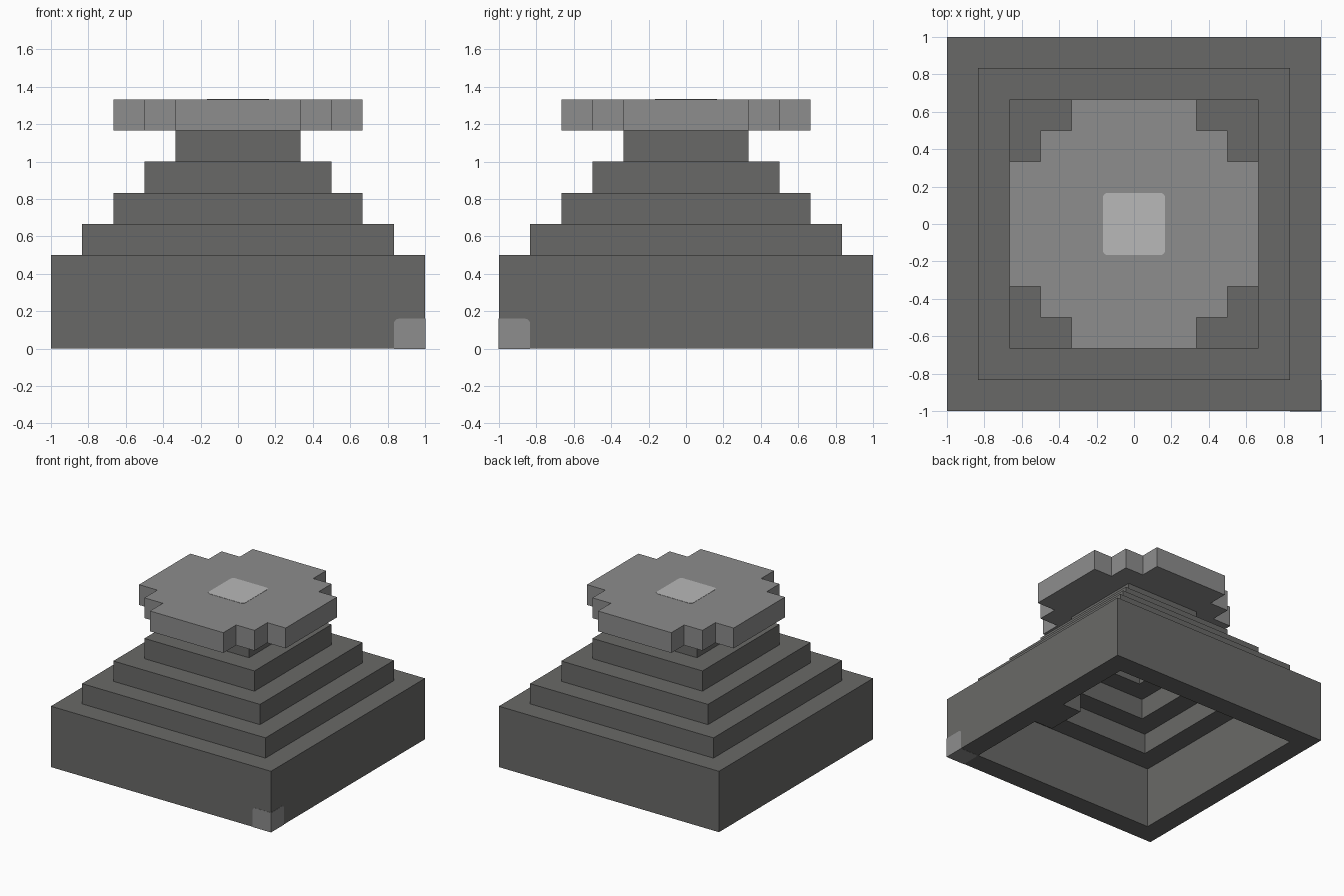
import bpy, bmesh
from mathutils import Vector

U = 1 / 6  # one block of the stepped grid

cube = bpy.data.objects.get("Cube")
if cube:
    bpy.data.objects.remove(cube, do_unlink=True)


def material(name, color):
    mat = bpy.data.materials.new(name)
    mat.use_nodes = True
    mat.diffuse_color = (*color, 1)
    bsdf = mat.node_tree.nodes["Principled BSDF"]
    bsdf.inputs["Base Color"].default_value = (*color, 1)
    bsdf.inputs["Roughness"].default_value = 0.9
    return mat


dark = material("dark stone", (0.141, 0.141, 0.136))
grey = material("grey stone", (0.266, 0.266, 0.266))
pale = material("pale stone", (0.479, 0.479, 0.479))


def add_object(name, bm, mat):
    bmesh.ops.recalc_face_normals(bm, faces=bm.faces)
    mesh = bpy.data.meshes.new(name)
    bm.to_mesh(mesh)
    bm.free()
    mesh.materials.append(mat)
    obj = bpy.data.objects.new(name, mesh)
    bpy.context.collection.objects.link(obj)
    return obj


def square_sweep(name, profile, mat):
    """Sweep a closed (radius, height) profile around a square."""
    bm = bmesh.new()
    corners = [(1, -1), (1, 1), (-1, 1), (-1, -1)]
    rings = [[bm.verts.new((r * x * U, r * y * U, z * U)) for x, y in corners]
             for r, z in profile]
    for i, ring in enumerate(rings):
        above = rings[(i + 1) % len(rings)]
        for k in range(4):
            n = (k + 1) % 4
            bm.faces.new((ring[k], ring[n], above[n], above[k]))
    return add_object(name, bm, mat)


def prism(name, outline, z0, z1, mat):
    bm = bmesh.new()
    base = bm.faces.new([bm.verts.new((x, y, z0)) for x, y in outline])
    top = bmesh.ops.extrude_face_region(bm, geom=[base], use_keep_orig=True)
    verts = [g for g in top["geom"] if isinstance(g, bmesh.types.BMVert)]
    bmesh.ops.translate(bm, verts=verts, vec=(0, 0, z1 - z0))
    return add_object(name, bm, mat)


def box_mesh(low, high):
    bm = bmesh.new()
    bmesh.ops.create_cube(bm, size=1)
    low, high = Vector(low), Vector(high)
    bmesh.ops.scale(bm, verts=bm.verts, vec=high - low)
    bmesh.ops.translate(bm, verts=bm.verts, vec=(low + high) / 2)
    return bm


# Hollow stepped body: each tier is one block thick
outside, inside = [(6, 0)], [(5, 0)]
for step, radius in enumerate(range(6, 1, -1)):
    z = 3 + step
    outside.append((radius, z))
    inside.append((radius - 1, z))
    if radius > 2:
        outside.append((radius - 1, z))
        inside.append((radius - 2, z))
square_sweep("stepped_body", outside + inside[::-1], dark)

# Flat cap with notched corners, one quadrant turned four times
quadrant = [(4, 2), (3, 2), (3, 3), (2, 3), (2, 4)]
outline = []
for turn in range(4):
    outline += [(x * U, y * U) for x, y in quadrant]
    quadrant = [(-y, x) for x, y in quadrant]
prism("cap", outline, 7 * U, 8 * U, grey)

# Pale rounded plate in the middle of the cap
bm = box_mesh((-U, -U, 8 * U - 0.002), (U, U, 8 * U + 0.002))
upright = [e for e in bm.edges
           if abs(e.verts[0].co.z - e.verts[1].co.z) > 0.001]
bmesh.ops.bevel(bm, geom=upright, offset=0.025, segments=3,
                profile=0.5, affect="EDGES")
add_object("cap_centre", bm, pale)

# Grey corner block, rounded where it fades into the body
bm = box_mesh((5 * U, -1.0015, -0.0015), (1.0015, -5 * U, 0.16))
inner = max(bm.verts, key=lambda v: -v.co.x + v.co.y + v.co.z)
bmesh.ops.bevel(bm, geom=list(inner.link_edges), offset=0.025, segments=3,
                profile=0.5, affect="EDGES")
add_object("corner_block", bm, grey)

# Small block on the inside of the left wall
add_object("inner_block", box_mesh((4 * U, -U, 0), (5 * U, U, U)), dark)
